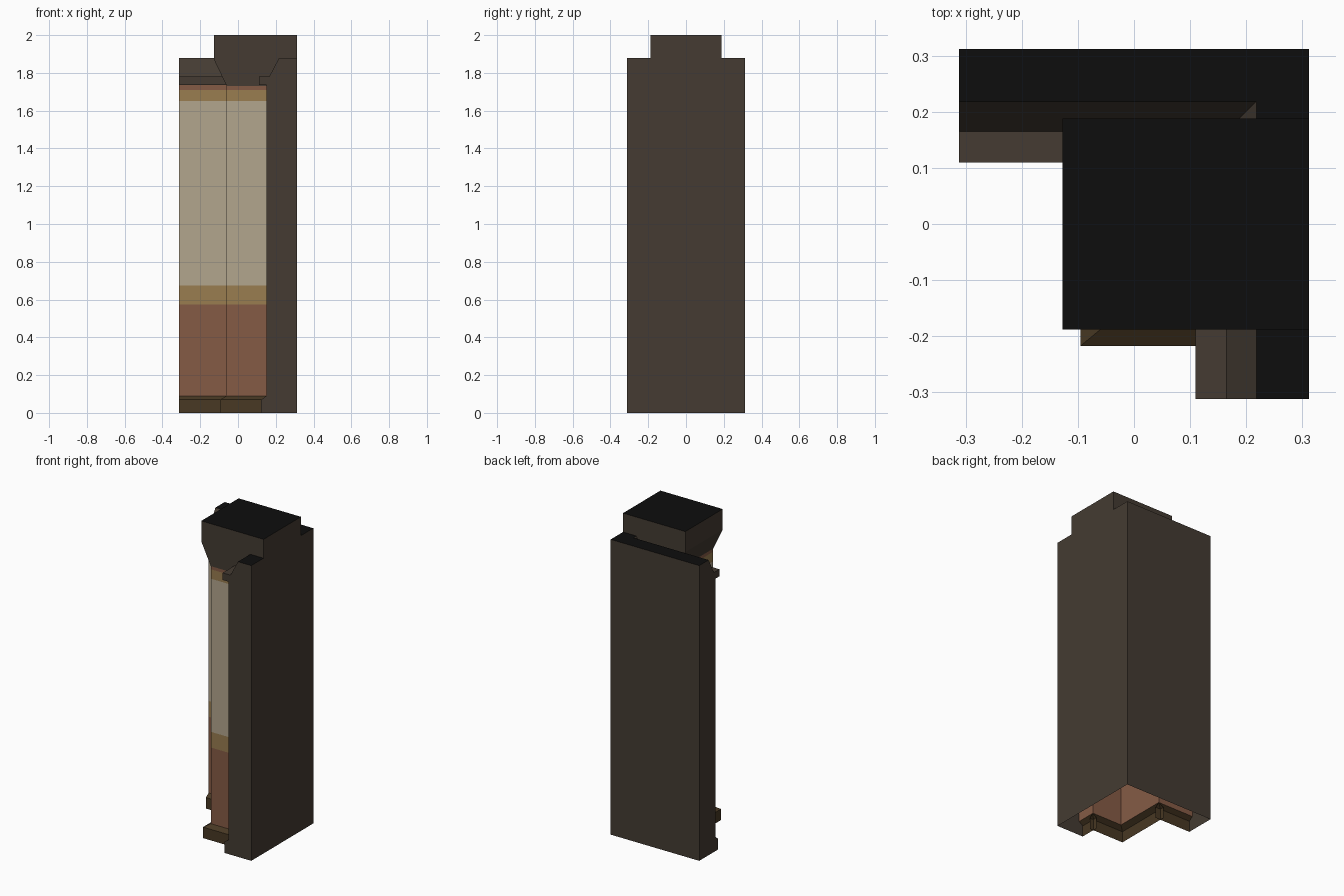
import bpy

if "Cube" in bpy.data.objects:
    bpy.data.objects.remove(bpy.data.objects["Cube"])

# Colours (linear values)
COLOURS = [
    ("dark_timber", (0.058, 0.044, 0.032)),
    ("black_top", (0.004, 0.004, 0.004)),
    ("cream_plaster", (0.45, 0.38, 0.27)),
    ("gold_band", (0.32, 0.205, 0.08)),
    ("red_clay", (0.235, 0.105, 0.06)),
    ("brown_skirting", (0.065, 0.04, 0.017)),
]
DARK, BLACK, CREAM, GOLD, RED, BROWN = range(6)
MATS = []
for name, c in COLOURS:
    m = bpy.data.materials.new(name)
    m.diffuse_color = (*c, 1)
    m.use_nodes = True
    m.node_tree.nodes["Principled BSDF"].inputs["Base Color"].default_value = m.diffuse_color
    MATS.append(m)


def build(name, faces):
    """faces: list of (points, colour index)"""
    verts, polys = [], []
    for pts, _ in faces:
        polys.append(range(len(verts), len(verts) + len(pts)))
        verts += pts
    me = bpy.data.meshes.new(name)
    me.from_pydata(verts, [], [list(p) for p in polys])
    for m in MATS:
        me.materials.append(m)
    for p, (_, col) in zip(me.polygons, faces):
        p.material_index = col
    ob = bpy.data.objects.new(name, me)
    bpy.context.collection.objects.link(ob)


E = 0.312          # half width
# painted wall bands, from top to bottom: (height of lower edge, colour)
BANDS = [(1.71, RED), (1.65, GOLD), (0.675, CREAM), (0.575, GOLD), (0.09, RED)]

# Wing section: (distance, z, colour of the face leading to this point)
SECTION = [(E, 0, None), (E, 1.88, DARK), (0.218, 1.88, BLACK), (0.165, 1.78, DARK),
           (0.11, 1.78, DARK), (0.11, 1.735, DARK), (0.15, 1.735, DARK)]
SECTION += [(0.15, z, c) for z, c in BANDS]
SECTION += [(0.123, 0.07, BROWN), (0.123, 0, BROWN)]


def wing(name, swap, stop):
    """Section swept from the open end to the mitred corner (inner part to the post)."""
    def pt(t, d, z):
        return (d, t, z) if swap else (t, d, z)
    faces = []
    for i in range(1, len(SECTION)):
        (d0, z0, _), (d1, z1, col) = SECTION[i - 1], SECTION[i]
        e0, e1 = (d0, d1) if i <= 3 else (stop, stop)
        quad = [pt(-E, d0, z0), pt(-E, d1, z1), pt(e1, d1, z1), pt(e0, d0, z0)]
        faces.append((quad[::-1] if swap else quad, col))
    end = [pt(-E, d, z) for d, z, _ in SECTION]
    faces.append((end if swap else end[::-1], DARK))
    build(name, faces)


wing("back_wall", False, -0.06)
wing("right_wall", True, -0.188)

# Post standing against the right wall, open underneath like the walls
rows = [(-0.06, -0.188, 1.73, None)]
rows += [(-0.06, -0.188, z, c) for z, c in BANDS]
rows += [(-0.095, -0.217, 0.07, BROWN), (-0.095, -0.217, 0, BROWN)]
faces = []
for (x1, y1, z1, _), (x0, y0, z0, col) in zip(rows, rows[1:]):
    faces.append(([(x0, y0, z0), (0.15, y0, z0), (0.15, y1, z1), (x1, y1, z1)], col))
    faces.append(([(x0, 0.15, z0), (x0, y0, z0), (x1, y1, z1), (x1, 0.15, z1)], col))
build("post", faces)

# Flared cap on the post
cap = [(0.15, 1.73), (E, 1.88), (E, 2.0), (-0.127, 2.0), (-0.127, 1.87), (-0.06, 1.73)]
Y = 0.188
faces = [([(x, -Y, z) for x, z in cap], DARK), ([(x, Y, z) for x, z in cap][::-1], DARK)]
for i, col in ((1, DARK), (2, BLACK), (3, DARK), (4, DARK)):
    (xa, za), (xb, zb) = cap[i], cap[i + 1]
    faces.append(([(xa, -Y, za), (xa, Y, za), (xb, Y, zb), (xb, -Y, zb)], col))
build("post_cap", faces)
